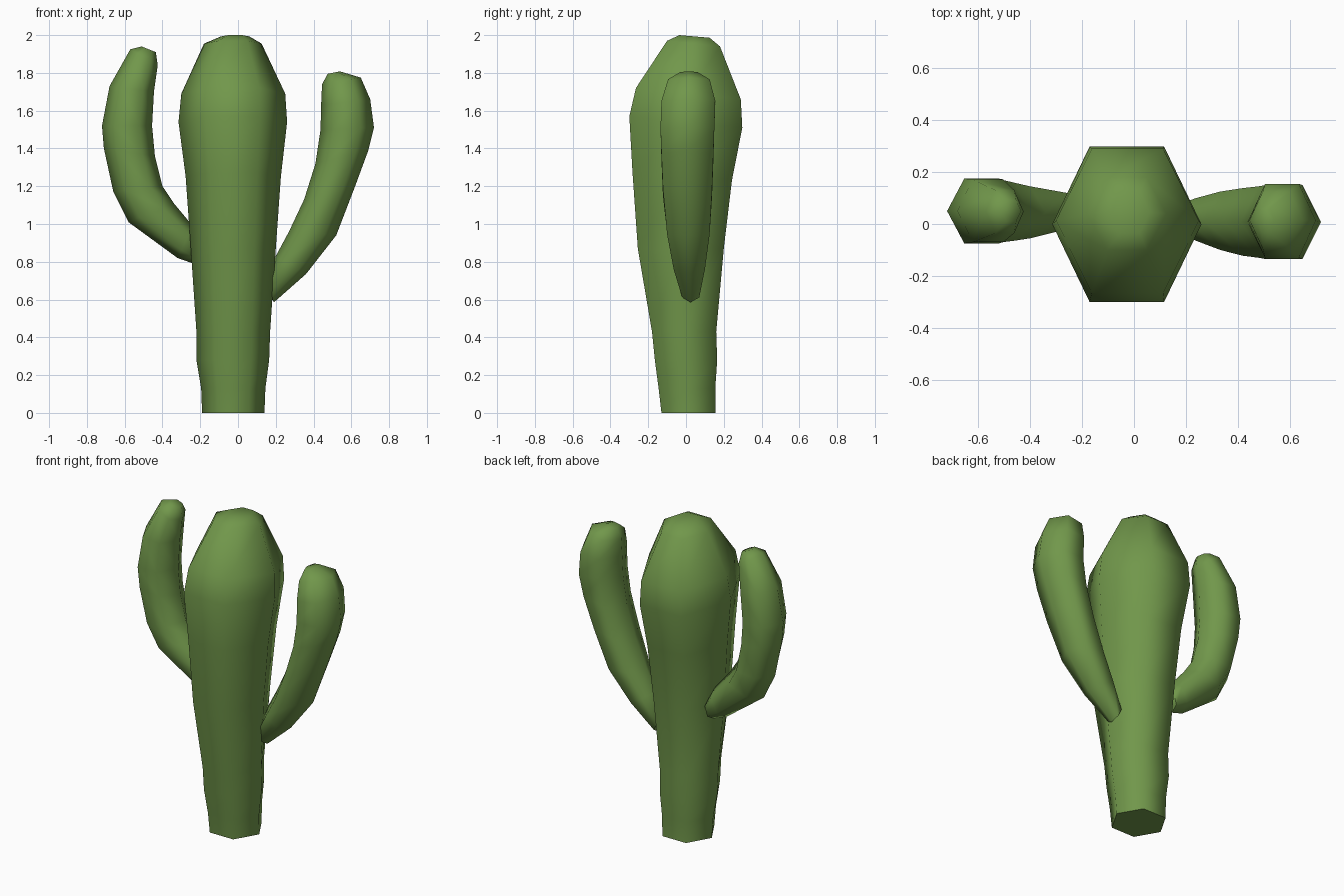
import bpy
import bmesh

cube = bpy.data.objects.get("Cube")
if cube:
    bpy.data.objects.remove(cube, do_unlink=True)

green = bpy.data.materials.new("cactus_green")
green.use_nodes = True
colour = (0.165, 0.31, 0.07, 1)
green.diffuse_color = colour
green.node_tree.nodes["Principled BSDF"].inputs["Base Color"].default_value = colour


def loft(name, rings):
    """Six-sided tube; each ring is (x0, z0, x1, z1, y_front, y_back, tilt)."""
    bm = bmesh.new()
    loops = []
    for x0, z0, x1, z1, front, back, tilt in rings:
        mid, half = (front + back) / 2, (back - front) / 2
        loop = []
        for t, side in ((0, 0), (.25, -1), (.75, -1), (1, 0), (.75, 1), (.25, 1)):
            loop.append(bm.verts.new((x0 + (x1 - x0) * t, mid + side * half,
                                      z0 + (z1 - z0) * t - tilt * side)))
        loops.append(loop)
    for a, b in zip(loops, loops[1:]):
        for i in range(6):
            j = (i + 1) % 6
            bm.faces.new((a[i], a[j], b[j], b[i]))
    bm.faces.new(loops[0][::-1])
    bm.faces.new(loops[-1])
    bmesh.ops.recalc_face_normals(bm, faces=bm.faces)
    mesh = bpy.data.meshes.new(name)
    bm.to_mesh(mesh)
    bm.free()
    mesh.materials.append(green)
    obj = bpy.data.objects.new(name, mesh)
    bpy.context.collection.objects.link(obj)
    bpy.ops.object.select_all(action='DESELECT')
    obj.select_set(True)
    bpy.context.view_layer.objects.active = obj
    bpy.ops.object.shade_smooth_by_angle(angle=1.3)


# Trunk: height, left and right edges, front and back edges, tilt
trunk = [
    (0, -.19, .14, -.13, .155, 0),
    (.13, -.195, .145, -.145, .155, 0),
    (.28, -.22, .165, -.165, .165, 0),
    (.43, -.22, .17, -.18, .16, 0),
    (.87, -.25, .2, -.255, .2, 0),
    (1.25, -.277, .227, -.283, .243, .02),
    (1.54, -.315, .26, -.3, .298, .03),
    (1.69, -.3, .25, -.265, .29, .03),
    (1.955, -.18, .125, -.1, .18, .015),
    (1.993, -.09, .06, -.035, .125, .007),
]
loft("trunk", [(l, z, r, z, f, b, t) for z, l, r, f, b, t in trunk])

# Left arm: inner edge, outer edge, front and back
left_arm = [
    (.14, .69, .19, .585, -.02, .07),
    (.2, .83, .36, .735, -.065, .1),
    (.27, .96, .52, .94, -.1, .125),
    (.35, 1.13, .62, 1.2, -.122, .138),
    (.41, 1.32, .69, 1.39, -.13, .145),
    (.437, 1.5, .72, 1.51, -.135, .15),
    (.44, 1.63, .7, 1.66, -.13, .155),
    (.445, 1.74, .65, 1.775, -.095, .125),
    (.475, 1.795, .54, 1.808, -.03, .06),
]
loft("left_arm", [r + (0,) for r in left_arm])

# Right arm
right_arm = [
    (-.2, .91, -.235, .79, .01, .11),
    (-.24, .99, -.32, .82, -.02, .12),
    (-.34, 1.11, -.58, 1.01, -.055, .145),
    (-.4, 1.2, -.66, 1.17, -.065, .16),
    (-.44, 1.36, -.71, 1.4, -.07, .17),
    (-.455, 1.52, -.72, 1.52, -.075, .175),
    (-.445, 1.7, -.68, 1.73, -.07, .172),
    (-.425, 1.84, -.57, 1.925, -.035, .13),
    (-.435, 1.91, -.51, 1.94, .01, .09),
]
loft("right_arm", [r + (0,) for r in right_arm])
